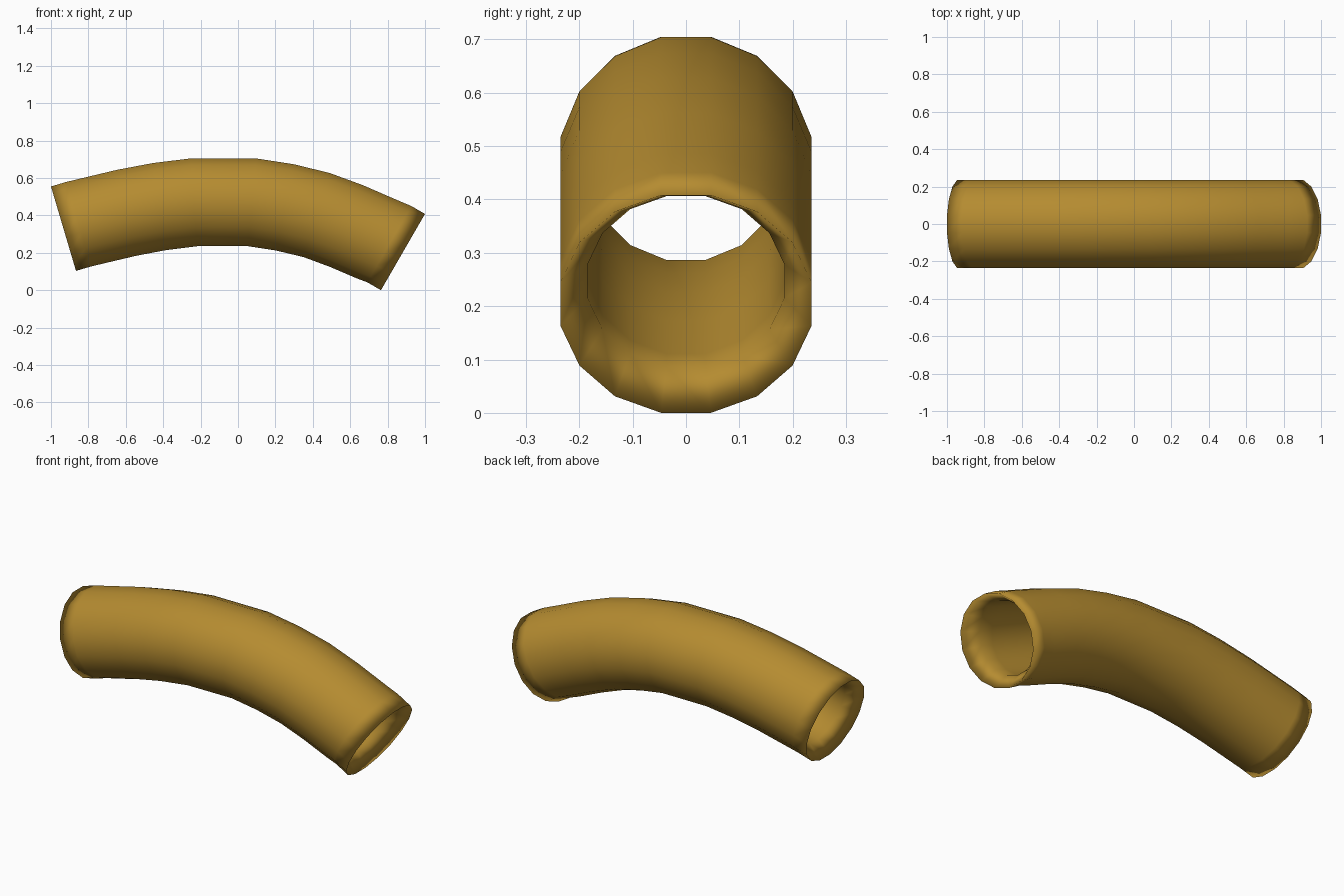
import bpy, bmesh
from math import sin, cos, pi, radians

if "Cube" in bpy.data.objects:
    bpy.data.objects.remove(bpy.data.objects["Cube"])

SIDES = 16
R_OUT, R_IN, RECESS = 0.24, 0.188, 0.085

# Centre line stations: x, z, tangent angle in degrees
path = [(-0.933, 0.329, 16.5), (-0.595, 0.414, 13.0), (-0.42, 0.447, 8.0),
        (-0.235, 0.470, 4.0), (0.075, 0.470, -6.0), (0.25, 0.443, -11.5),
        (0.42, 0.402, -17.0), (0.58, 0.343, -22.0), (0.735, 0.276, -26.5),
        (0.882, 0.204, -30.0)]


def shifted(station, dist):
    x, z, a = station
    return (x + dist * cos(radians(a)), z + dist * sin(radians(a)), a)


def ring(bm, station, radius):
    x, z, a = station
    a = radians(a)
    verts = []
    for i in range(SIDES):
        t = 2 * pi * (i + 0.5) / SIDES
        up = radius * cos(t)
        verts.append(bm.verts.new((x - up * sin(a), radius * sin(t), z + up * cos(a))))
    return verts


# Bent pipe: outer skin, recessed funnel mouths and narrower inner bore
start, end = shifted(path[0], RECESS), shifted(path[-1], -RECESS)
outer = [path[0], start] + path[1:-1] + [end, path[-1]]
inner = [start] + path[1:-1] + [end]

bm = bmesh.new()
rings = [ring(bm, s, R_OUT) for s in outer] + [ring(bm, s, R_IN) for s in reversed(inner)]
for k, a in enumerate(rings):
    b = rings[(k + 1) % len(rings)]
    for i in range(SIDES):
        j = (i + 1) % SIDES
        bm.faces.new((a[i], a[j], b[j], b[i])).smooth = True
bmesh.ops.recalc_face_normals(bm, faces=bm.faces)

mesh = bpy.data.meshes.new("bent_pipe")
bm.to_mesh(mesh)
bm.free()
pipe = bpy.data.objects.new("bent_pipe", mesh)
bpy.context.collection.objects.link(pipe)

# Brass colour
brass = bpy.data.materials.new("brass")
brass.diffuse_color = (0.46, 0.26, 0.03, 1)
brass.use_nodes = True
brass.node_tree.nodes["Principled BSDF"].inputs["Base Color"].default_value = brass.diffuse_color
mesh.materials.append(brass)
